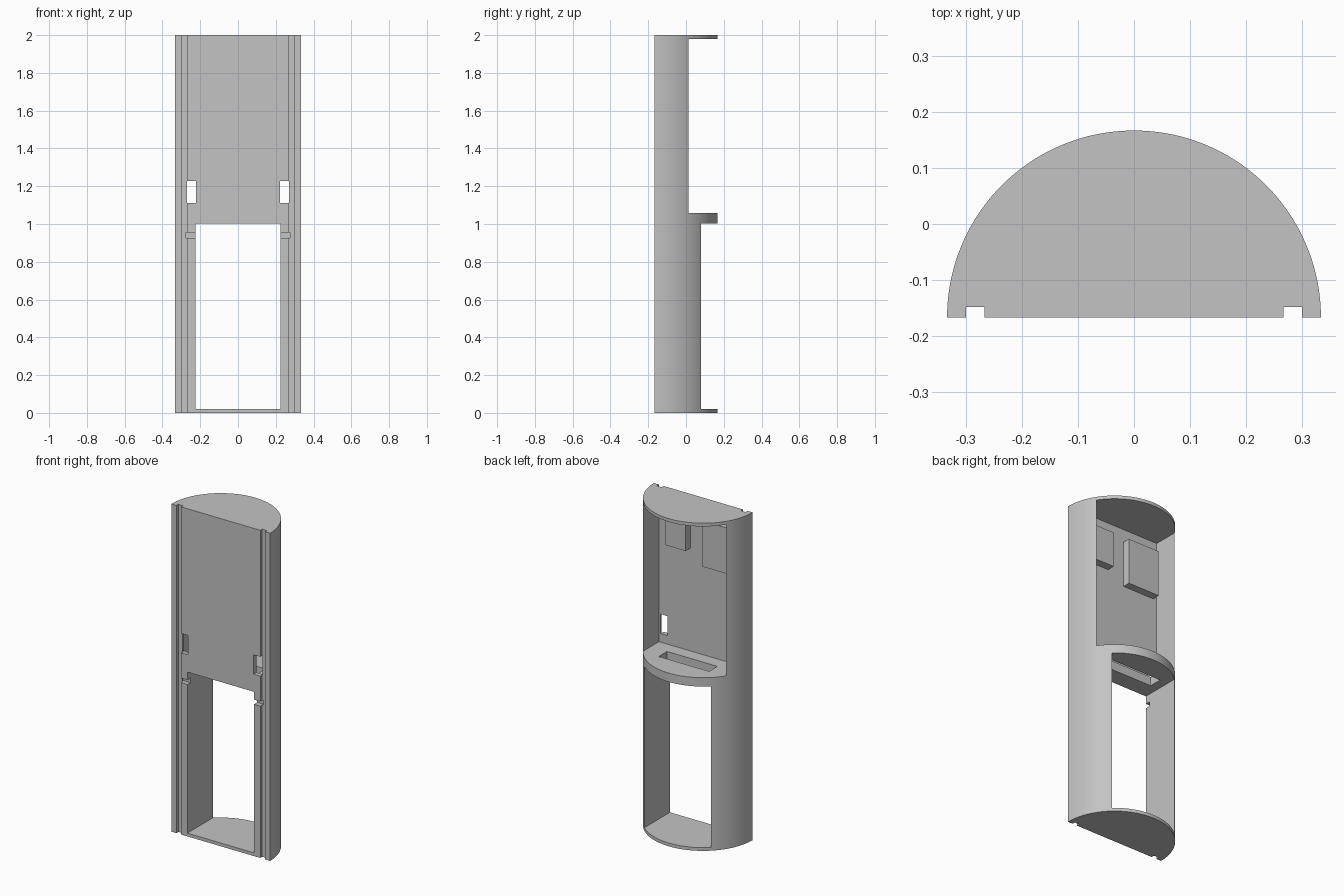
import bpy, bmesh, math

cube = bpy.data.objects.get("Cube")
if cube:
    bpy.data.objects.remove(cube)

R = 1 / 3           # outer radius of the half-round shell
FRONT = -R / 2      # flat front plane
PLATE = FRONT + 0.027   # rear face of the front panel
HEIGHT = 2.0

grey = bpy.data.materials.new("plain grey")
grey.use_nodes = True
grey.diffuse_color = (0.55, 0.55, 0.55, 1)
grey.node_tree.nodes["Principled BSDF"].inputs["Base Color"].default_value = (0.55, 0.55, 0.55, 1)


def finish(name, bm):
    bmesh.ops.recalc_face_normals(bm, faces=bm.faces)
    mesh = bpy.data.meshes.new(name)
    bm.to_mesh(mesh)
    bm.free()
    mesh.materials.append(grey)
    obj = bpy.data.objects.new(name, mesh)
    bpy.context.collection.objects.link(obj)
    return obj


def box(name, xs, ys, zs):
    bm = bmesh.new()
    bmesh.ops.create_cube(bm, size=1)
    for v in bm.verts:
        v.co = [(lo + hi) / 2 + c * (hi - lo) for c, (lo, hi) in zip(v.co, (xs, ys, zs))]
    return finish(name, bm)


def activate(obj):
    bpy.ops.object.select_all(action='DESELECT')
    obj.select_set(True)
    bpy.context.view_layer.objects.active = obj


def cut(target, xs, ys, zs):
    cutter = box("cutter", xs, ys, zs)
    cutter.hide_render = True
    mod = target.modifiers.new("cut", 'BOOLEAN')
    mod.operation = 'DIFFERENCE'
    mod.solver = 'EXACT'
    mod.object = cutter
    activate(target)
    bpy.ops.object.modifier_apply(modifier=mod.name)
    bpy.data.objects.remove(cutter)


# Half-round shell with two rail grooves in its flat front
SEGMENTS = 96
arc = [(R * math.cos(math.pi * i / SEGMENTS), FRONT + R * math.sin(math.pi * i / SEGMENTS))
       for i in range(SEGMENTS + 1)]
groove = [(-0.3, FRONT), (-0.3, FRONT + 0.019), (-0.267, FRONT + 0.019), (-0.267, FRONT)]
profile = arc + groove + [(-x, y) for x, y in reversed(groove)]
bm = bmesh.new()
face = bm.faces.new([bm.verts.new((x, y, 0)) for x, y in profile])
top = bmesh.ops.extrude_face_region(bm, geom=[face])["geom"]
bmesh.ops.translate(bm, verts=[v for v in top if isinstance(v, bmesh.types.BMVert)], vec=(0, 0, HEIGHT))
shell = finish("half_round_shell", bm)

# Upper bay open at the back, lower bay open right through, slot in the shelf
cut(shell, (-0.28, 0.28), (PLATE, 0.5), (1.057, 1.98))
cut(shell, (-0.225, 0.225), (-0.5, 0.5), (0.02, 1.003))
cut(shell, (-0.17, 0.17), (-0.06, 0.02), (0.9, 1.2))

# Side windows in the front panel and notches beside the lower opening
for s in (-1, 1):
    cut(shell, sorted((s * 0.222, s * 0.27)), (-0.5, PLATE + 0.03), (1.11, 1.228))
    cut(shell, sorted((s * 0.21, s * 0.274)), (-0.5, FRONT + 0.03), (0.927, 0.955))

activate(shell)
bpy.ops.object.shade_smooth_by_angle(angle=math.radians(25))

# Raised pads on the rear face of the front panel
box("large_pad", (-0.255, -0.042), (PLATE - 0.005, PLATE + 0.047), (1.62, 1.9))
box("small_pad", (0.068, 0.204), (PLATE - 0.005, PLATE + 0.047), (1.685, 1.9))
